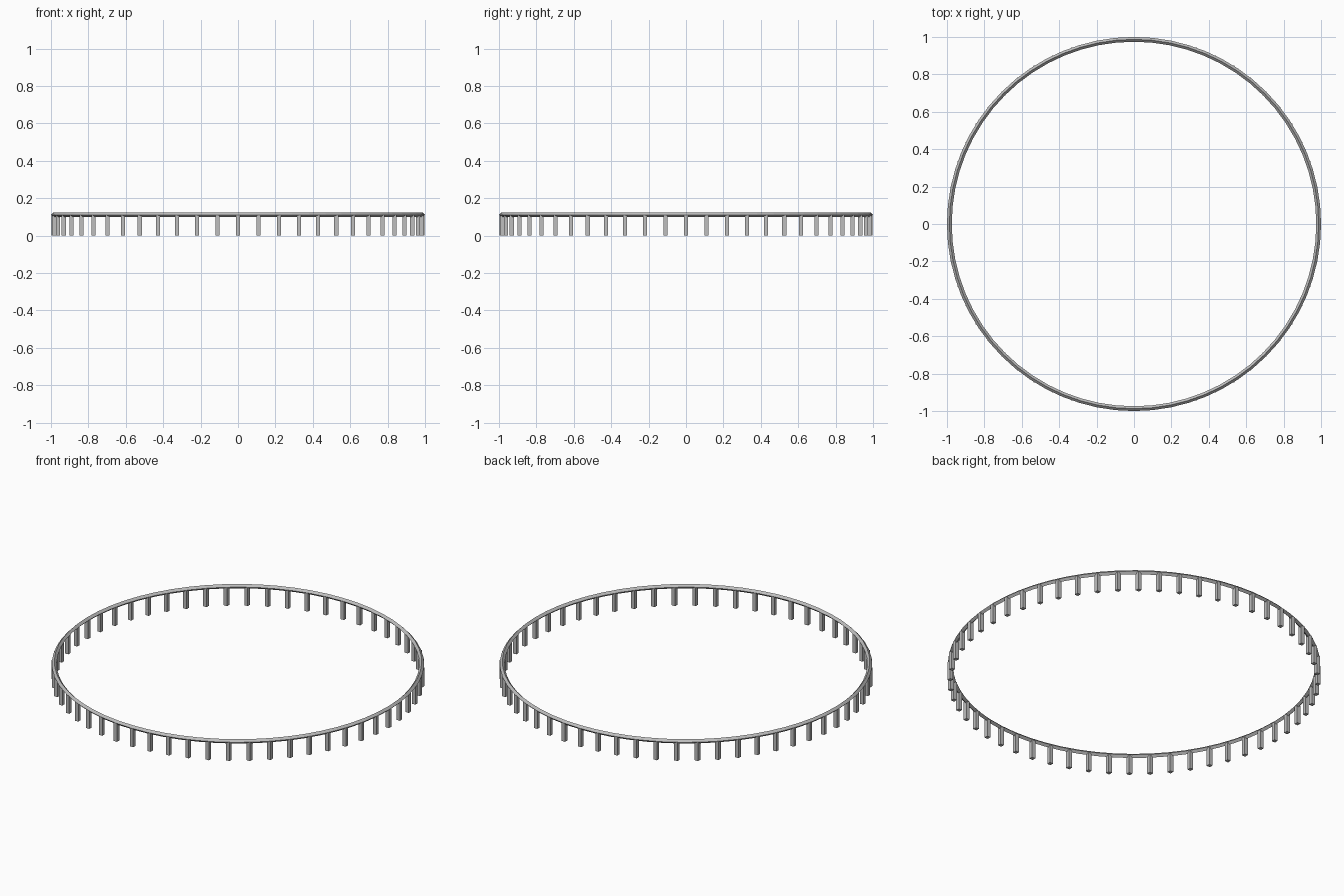
import bpy
import math

cube = bpy.data.objects.get("Cube")
if cube:
    bpy.data.objects.remove(cube, do_unlink=True)

TUBE = 0.0128           # rail tube radius
RING = 1.0 - TUBE       # rail centre line radius
RAIL_Z = 0.111          # rail centre height
POST_SIDE = 0.022       # square post width
POSTS = 56

# Single grey metal
metal = bpy.data.materials.new("grey_metal")
metal.use_nodes = True
colour = (0.52, 0.52, 0.52, 1.0)
metal.diffuse_color = colour
metal.node_tree.nodes["Principled BSDF"].inputs["Base Color"].default_value = colour

# Circular rail with a diamond section
bpy.ops.mesh.primitive_torus_add(major_radius=RING, minor_radius=TUBE,
                                 major_segments=64, minor_segments=4,
                                 location=(0, 0, RAIL_Z))
rail = bpy.context.object
rail.name = "circular_rail"
rail.data.materials.append(metal)
rail.data.shade_flat()

# One square post mesh, shared by all the posts, all facing the same way
bpy.ops.mesh.primitive_cube_add(size=1, location=(RING, 0, RAIL_Z / 2))
first = bpy.context.object
first.name = "post_01"
first.data.name = "post"
first.scale = (POST_SIDE, POST_SIDE, RAIL_Z)
bpy.ops.object.transform_apply(location=False, rotation=False, scale=True)
first.data.materials.append(metal)

for i in range(1, POSTS):
    angle = math.tau * i / POSTS
    post = bpy.data.objects.new(f"post_{i + 1:02d}", first.data)
    post.location = (RING * math.cos(angle), RING * math.sin(angle), RAIL_Z / 2)
    bpy.context.collection.objects.link(post)
